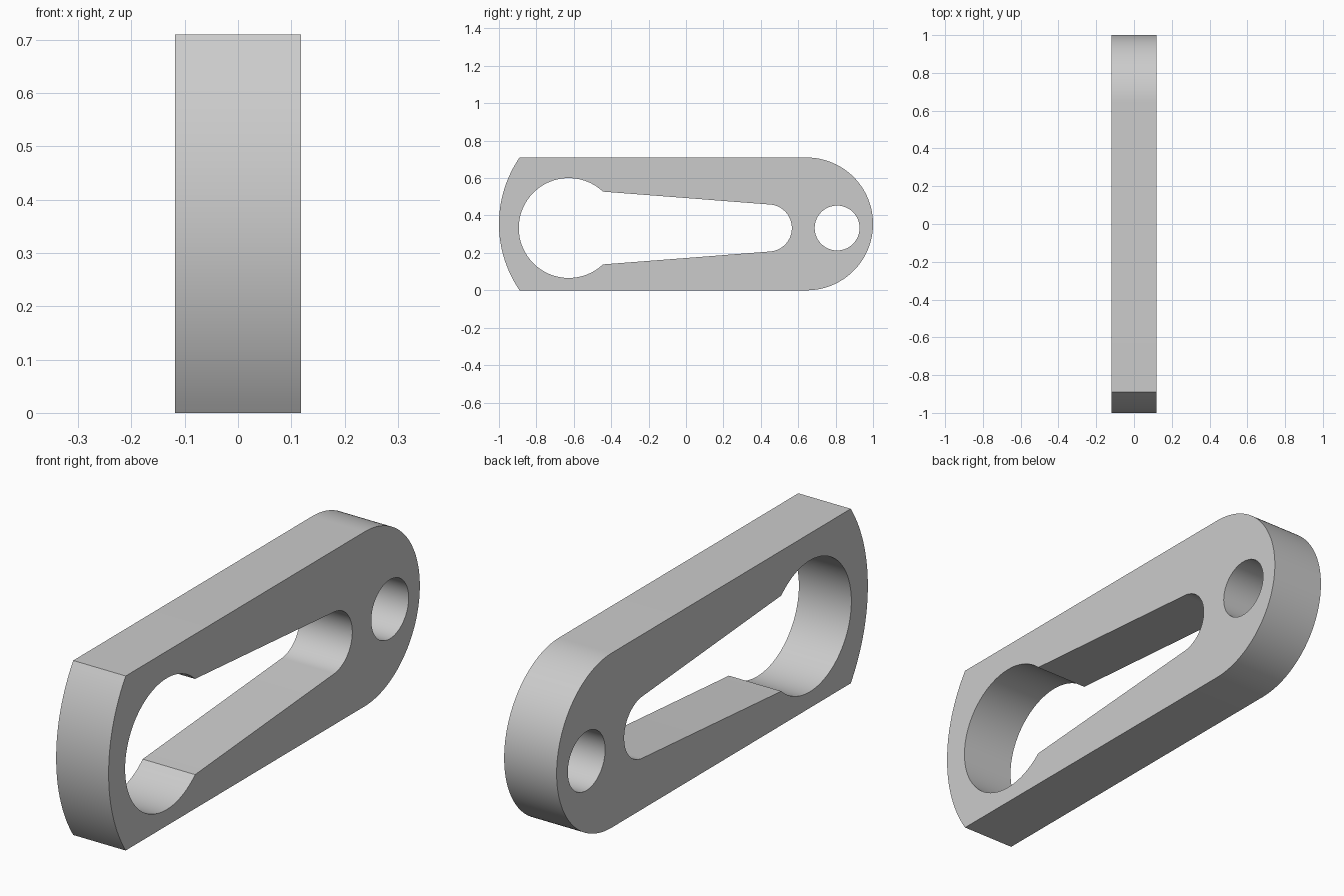
import bpy
import bmesh
from math import radians, sin, cos
from mathutils import Vector

cube = bpy.data.objects.get("Cube")
if cube:
    bpy.data.objects.remove(cube, do_unlink=True)

HALF_WIDTH = 0.118
HEIGHT = 0.71
MID = HEIGHT / 2
HOLE_Z = 0.333


def arc(y, z, radius, start, end, steps):
    """Points of an arc in the side plane, angles in degrees."""
    angles = [radians(start + (end - start) * i / steps) for i in range(steps + 1)]
    return [Vector((-HALF_WIDTH, y + radius * cos(a), z + radius * sin(a))) for a in angles]


# Outline: round back end, shallow bowed front end
outline = arc(1 - MID, MID, MID, -90, 90, 64) + arc(-0.372, MID, 0.628, 145.6, 214.4, 32)

# Keyhole slot: large round opening tapering to a small round end
keyhole = arc(-0.627, HOLE_Z, 0.267, 46.8, 313.2, 72) + arc(0.44, HOLE_Z, 0.126, -85.7, 85.7, 36)

# Round hole near the back end
pin_hole = arc(0.808, HOLE_Z, 0.12, 0, 360, 64)[:-1]

# Fill the profile and extrude it across the width
bm = bmesh.new()
edges = []
for loop in (outline, keyhole, pin_hole):
    verts = [bm.verts.new(p) for p in loop]
    edges += [bm.edges.new((a, b)) for a, b in zip(verts, verts[1:] + verts[:1])]
bmesh.ops.triangle_fill(bm, edges=edges, use_beauty=True, normal=(1, 0, 0))
result = bmesh.ops.extrude_face_region(bm, geom=bm.faces[:], use_keep_orig=True)
moved = [g for g in result["geom"] if isinstance(g, bmesh.types.BMVert)]
bmesh.ops.translate(bm, verts=moved, vec=(2 * HALF_WIDTH, 0, 0))
bmesh.ops.recalc_face_normals(bm, faces=bm.faces[:])

mesh = bpy.data.meshes.new("slotted_link")
bm.to_mesh(mesh)
bm.free()
link = bpy.data.objects.new("slotted_link", mesh)
bpy.context.collection.objects.link(link)

# Plain grey material
grey = bpy.data.materials.new("plain_grey")
grey.use_nodes = True
colour = (0.6, 0.6, 0.6, 1)
grey.diffuse_color = colour
grey.node_tree.nodes["Principled BSDF"].inputs["Base Color"].default_value = colour
mesh.materials.append(grey)

# Smooth round walls, sharp rims
bpy.ops.object.select_all(action="DESELECT")
link.select_set(True)
bpy.context.view_layer.objects.active = link
bpy.ops.object.shade_smooth_by_angle(angle=radians(30))
